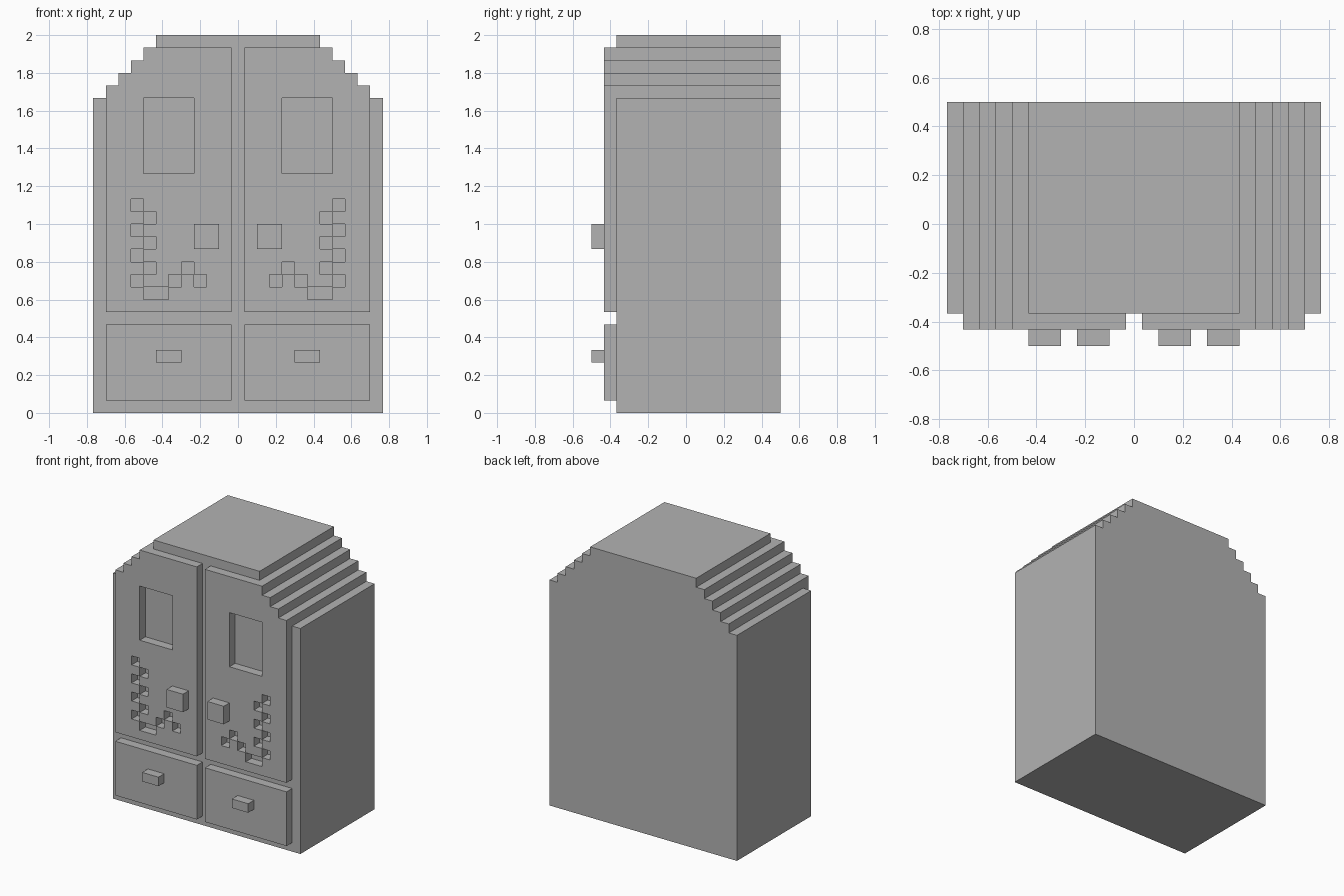
import bpy
import bmesh

U = 2 / 30  # one block; all sizes below are in blocks

cube = bpy.data.objects.get("Cube")
if cube:
    bpy.data.objects.remove(cube, do_unlink=True)

grey = bpy.data.materials.new("plain_grey")
grey.use_nodes = True
colour = (0.45, 0.45, 0.45, 1)
grey.diffuse_color = colour
grey.node_tree.nodes["Principled BSDF"].inputs["Base Color"].default_value = colour


def finish(name, bm, mirrored=True):
    """Turn a bmesh in block units into an object, mirrored across x."""
    bmesh.ops.scale(bm, vec=(U, U, U), verts=bm.verts)
    mesh = bpy.data.meshes.new(name)
    bm.to_mesh(mesh)
    bm.free()
    mesh.materials.append(grey)
    obj = bpy.data.objects.new(name, mesh)
    bpy.context.collection.objects.link(obj)
    if mirrored:
        obj.modifiers.new("Mirror", "MIRROR").use_mirror_merge = False
    return obj


def box(name, x0, x1, y0, y1, z0, z1):
    bm = bmesh.new()
    bmesh.ops.create_cube(bm, size=1)
    for v in bm.verts:
        v.co.x = x1 if v.co.x > 0 else x0
        v.co.y = y1 if v.co.y > 0 else y0
        v.co.z = z1 if v.co.z > 0 else z0
    return finish(name, bm)


def half_width(z):
    """Half width of the stepped arch at the block row starting at z."""
    return 11.5 - max(0, z - 24)


# Cabinet body: stepped arch profile pulled from front to back
right_side = [(half_width(0), 0)]
for z in range(25, 31):
    right_side.append((half_width(z - 1), z))
    if z < 30:
        right_side.append((half_width(z), z))
outline = right_side + [(-x, z) for x, z in reversed(right_side)]
bm = bmesh.new()
front = bm.faces.new([bm.verts.new((x, -5.5, z)) for x, z in outline])
pulled = bmesh.ops.extrude_face_region(bm, geom=[front], use_keep_orig=True)["geom"]
back = [v for v in pulled if isinstance(v, bmesh.types.BMVert)]
bmesh.ops.translate(bm, vec=(0, 13, 0), verts=back)
bmesh.ops.recalc_face_normals(bm, faces=bm.faces)
finish("cabinet_body", bm, mirrored=False)

# Door openings: window, zigzag up the outer side, hooked tail at the bottom
openings = {(x, z) for x in range(3, 7) for z in range(19, 25)}
openings |= {(7 - z % 2 + 0 if z % 2 == 0 else 6, z) for z in range(10, 17)}
openings |= {(6, 9), (5, 9), (4, 10), (3, 11), (2, 10)}

# Doors: block cells raised from the body, leaving the openings empty
bm = bmesh.new()
corners = {}


def corner(x, z):
    if (x, z) not in corners:
        corners[x, z] = bm.verts.new((x + 0.5, -5.5, z))
    return corners[x, z]


for z in range(8, 29):
    for x in range(10):
        if x + 1.5 <= half_width(z) and (x, z) not in openings:
            bm.faces.new([corner(x, z), corner(x + 1, z),
                          corner(x + 1, z + 1), corner(x, z + 1)])
raised = bmesh.ops.extrude_face_region(bm, geom=bm.faces[:])["geom"]
bmesh.ops.translate(bm, vec=(0, -1, 0),
                    verts=[v for v in raised if isinstance(v, bmesh.types.BMVert)])
finish("doors", bm)

# Drawers, knobs and handles
box("door_knobs", 1.5, 3.5, -7.5, -6.5, 13, 15)
box("drawers", 0.5, 10.5, -6.5, -5.5, 1, 7)
box("drawer_handles", 4.5, 6.5, -7.5, -6.5, 4, 5)
